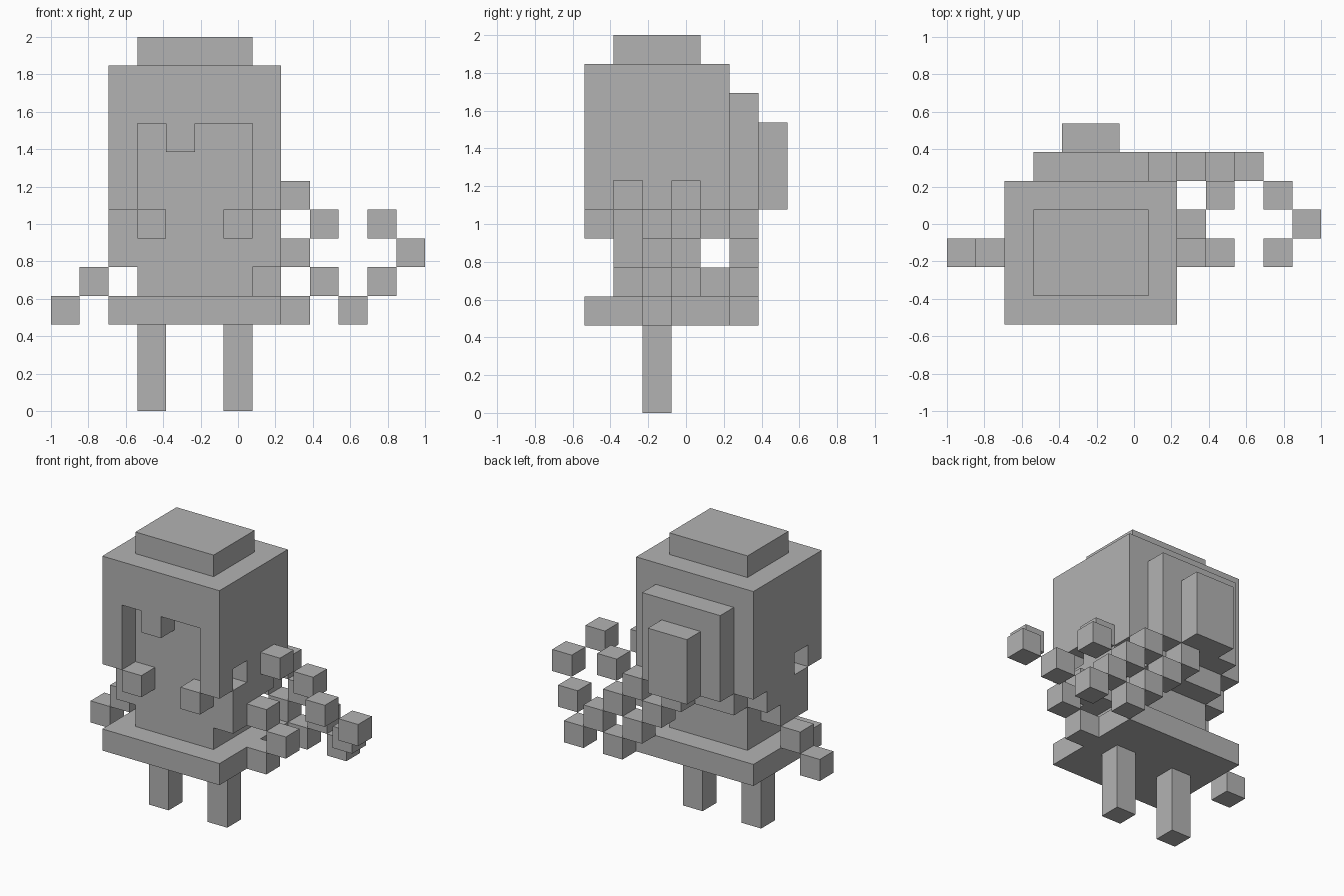
import bpy, bmesh
from itertools import product
from mathutils import Vector

cube = bpy.data.objects.get("Cube")
if cube:
    bpy.data.objects.remove(cube, do_unlink=True)

UNIT = 2 / 13
ORIGIN = Vector((-6.5, -3.5, 0))

grey = bpy.data.materials.new("plain_grey")
grey.use_nodes = True
tone = (0.45, 0.45, 0.45, 1)
grey.diffuse_color = tone
grey.node_tree.nodes["Principled BSDF"].inputs["Base Color"].default_value = tone


def block(x, y, z):
    """Cells filling a box given as (start, end) spans."""
    return set(product(range(*x), range(*y), range(*z)))


def run(start, step, count):
    """Cells in a straight or diagonal row."""
    return {tuple(s + d * i for s, d in zip(start, step)) for i in range(count)}


def mirrored(cells):
    """Cells together with their mirror image across the body."""
    return cells | {(9 - x, y, z) for x, y, z in cells}


def build(name, cells):
    """Mesh the outer skin of a set of cells, merging flat areas."""
    bm = bmesh.new()
    for cell in sorted(cells):
        c = Vector(cell) + ORIGIN + Vector((0.5, 0.5, 0.5))
        for axis, sign in product(range(3), (-1, 1)):
            n = [0, 0, 0]
            n[axis] = sign
            if tuple(a + b for a, b in zip(cell, n)) in cells:
                continue
            n = Vector(n)
            u = Vector((n.y, n.z, n.x))
            v = n.cross(u)
            corners = (-u - v, u - v, u + v, v - u)
            bm.faces.new([bm.verts.new((c + (n + k) / 2) * UNIT) for k in corners])
    bmesh.ops.remove_doubles(bm, verts=bm.verts, dist=UNIT / 100)
    bmesh.ops.dissolve_limit(bm, angle_limit=0.01, verts=bm.verts, edges=bm.edges)
    mesh = bpy.data.meshes.new(name)
    bm.to_mesh(mesh)
    bm.free()
    mesh.materials.append(grey)
    obj = bpy.data.objects.new(name, mesh)
    bpy.context.collection.objects.link(obj)


# Head with a recessed face, a fringe tooth and a small dent on each side
head = block((2, 8), (0, 5), (7, 12))
head -= block((3, 7), (0, 1), (7, 10))
head |= {(4, 0, 9)}
head -= mirrored({(2, 1, 7)})
# Stepped lower edge around the sides and back
head |= mirrored(block((2, 3), (1, 3), (5, 7)) | {(2, 3, 6)})
head |= block((3, 7), (4, 5), (6, 7))
# Trunk joins flush beneath the face
head |= block((3, 7), (1, 4), (4, 7))
build("head_and_body", head)

build("cap", block((3, 7), (1, 4), (12, 13)))
build("back_plate", block((3, 7), (5, 6), (7, 11)))
build("back_pad", block((4, 6), (6, 7), (7, 10)))
build("skirt", block((2, 8), (0, 5), (3, 4)))

# Paired legs and floating hands
for side, x in (("right", 3), ("left", 6)):
    build(side + "_leg", block((x, x + 1), (2, 3), (0, 3)))
    build(side + "_hand", {(x, 0, 6)})

# Strands of cubes stepping outwards
strands = {
    "right_strand": run((1, 2, 4), (-1, 0, -1), 2),
    "long_back_strand": run((7, 5, 6), (1, 0, -1), 4),
    "short_back_strand": run((5, 5, 6), (1, 0, -1), 4),
    "left_strand": run((8, 2, 5), (1, 0, -1), 2),
    "upper_left_strand": run((8, 3, 7), (1, 1, -1), 2),
    "outer_strand": {(11, 2, 6), (12, 3, 5), (11, 4, 4)},
    "skirt_tab": {(8, 2, 3)},
}
for name, cells in strands.items():
    for i, cell in enumerate(sorted(cells)):
        build(f"{name}_{i + 1}", {cell})
